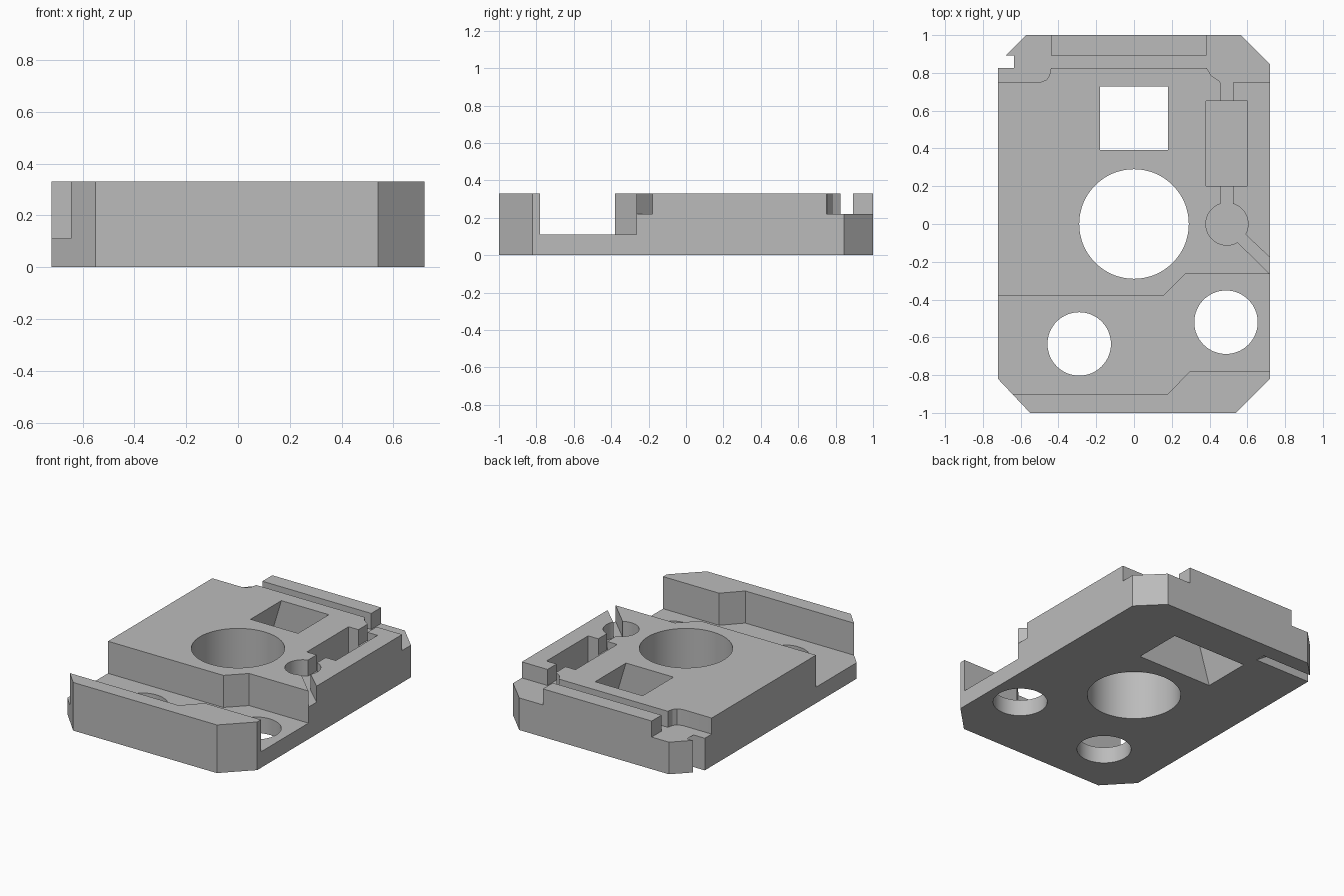
import bpy, bmesh, math

cube = bpy.data.objects.get("Cube")
if cube:
    bpy.data.objects.remove(cube, do_unlink=True)

TOP, LEDGE, FLOOR, OVER = 0.33, 0.22, 0.11, 0.5

grey = bpy.data.materials.new("light_grey")
grey.use_nodes = True
grey.diffuse_color = (0.5, 0.5, 0.5, 1)
grey.node_tree.nodes["Principled BSDF"].inputs["Base Color"].default_value = (0.5, 0.5, 0.5, 1)


def loft(name, low, high, z0, z1):
    """Solid between two matching outlines at heights z0 and z1."""
    bm = bmesh.new()
    a = [bm.verts.new((x, y, z0)) for x, y in low]
    b = [bm.verts.new((x, y, z1)) for x, y in high]
    bm.faces.new(a)
    bm.faces.new(b)
    for i in range(len(a)):
        j = (i + 1) % len(a)
        bm.faces.new((a[i], a[j], b[j], b[i]))
    bmesh.ops.recalc_face_normals(bm, faces=bm.faces)
    mesh = bpy.data.meshes.new(name)
    bm.to_mesh(mesh)
    bm.free()
    mesh.materials.append(grey)
    obj = bpy.data.objects.new(name, mesh)
    bpy.context.collection.objects.link(obj)
    return obj


def prism(name, pts, z0, z1=OVER):
    return loft(name, pts, pts, z0, z1)


def rect(x0, x1, y0, y1):
    return [(x0, y0), (x1, y0), (x1, y1), (x0, y1)]


def circle(cx, cy, r, n=64):
    return [(cx + r * math.cos(2 * math.pi * i / n),
             cy + r * math.sin(2 * math.pi * i / n)) for i in range(n)]


# Chamfered plate
body = prism("body_plate", [
    (-0.55, -1), (0.54, -1), (0.72, -0.82), (0.72, 0.845), (0.565, 1),
    (-0.57, 1), (-0.72, 0.85), (-0.72, -0.82)], 0, TOP)

cutters = [
    # Stepped channel behind the front wall
    prism("channel", [(-1, -0.9), (0.18, -0.9), (0.295, -0.78), (1, -0.78),
                      (1, -0.265), (0.27, -0.265), (0.155, -0.38), (-1, -0.38)], FLOOR),
    # Rear ledge and groove, leaving the rear rail standing
    prism("rear_ledge", [
        (-1, 0.75), (-0.5, 0.75), (-0.465, 0.762), (-0.448, 0.785), (-0.44, 0.825),
        (0.385, 0.825), (0.41, 0.785), (0.455, 0.755), (0.455, 0.75), (1, 0.75),
        (1, 1.2), (0.385, 1.2), (0.385, 0.893), (-0.44, 0.893), (-0.44, 1.2),
        (-1, 1.2)], LEDGE),
    # Through holes
    prism("centre_hole", circle(0, 0, 0.29, 96), -OVER),
    prism("left_channel_hole", circle(-0.29, -0.635, 0.168), -OVER),
    prism("right_channel_hole", circle(0.487, -0.52, 0.168), -OVER),
    # Window that widens towards the underside
    loft("window", rect(-0.28, 0.28, 0.393, 0.727),
         rect(-0.18, 0.18, 0.393, 0.727), 0, TOP),
    # Side notch with a sloping inner wall
    loft("side_notch", rect(-1, -0.3, 0.825, 0.893),
         rect(-1, -0.635, 0.825, 0.893), 0, LEDGE),
    # Pocket, round recess and the slots joining them
    prism("recess", circle(0.492, 0, 0.112, 48), LEDGE),
    prism("pocket_slot", rect(0.457, 0.525, 0.05, 0.8), LEDGE),
    prism("diagonal_slot", [(0.5, 0.03), (0.47, -0.02), (0.72, -0.265),
                            (0.82, -0.365), (0.82, -0.275), (0.72, -0.178)], LEDGE),
    prism("pocket", rect(0.382, 0.602, 0.2, 0.652), FLOOR),
]

# Cut every shape out of the plate, then drop the helpers
bpy.ops.object.select_all(action="DESELECT")
body.select_set(True)
bpy.context.view_layer.objects.active = body
for cutter in cutters:
    cutter.hide_render = True
    mod = body.modifiers.new(cutter.name, "BOOLEAN")
    mod.operation, mod.solver, mod.object = "DIFFERENCE", "EXACT", cutter
    bpy.ops.object.modifier_apply(modifier=mod.name)
    bpy.data.objects.remove(cutter, do_unlink=True)

bpy.ops.object.shade_smooth_by_angle(angle=math.radians(20))
